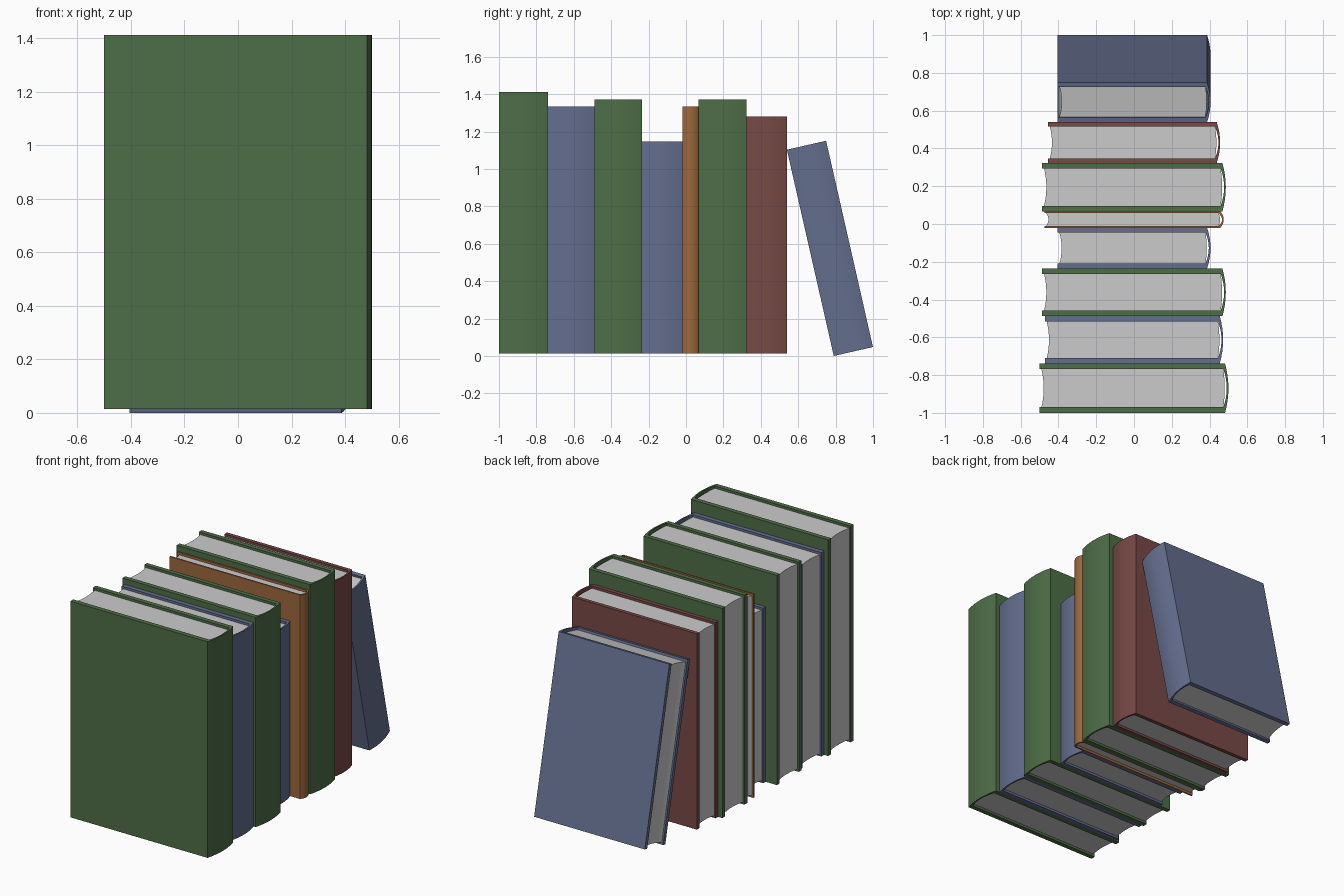
import bpy, bmesh
from math import radians, sin, pi

if "Cube" in bpy.data.objects:
    bpy.data.objects.remove(bpy.data.objects["Cube"])

BULGE, SEGS = 0.018, 8


def material(name, rgb):
    m = bpy.data.materials.new(name)
    m.diffuse_color = (*rgb, 1)
    m.use_nodes = True
    m.node_tree.nodes["Principled BSDF"].inputs["Base Color"].default_value = m.diffuse_color
    return m


MATS = {
    "green": material("green_cloth", (0.076, 0.156, 0.063)),
    "blue": material("blue_cloth", (0.127, 0.156, 0.27)),
    "brown": material("brown_cloth", (0.34, 0.138, 0.048)),
    "red": material("red_cloth", (0.184, 0.067, 0.061)),
}


def arc(x, y0, y1, bulge):
    """Shallow curve running from y0 to y1, bowing towards +x."""
    pts = []
    for i in range(SEGS + 1):
        u = 2 * i / SEGS - 1
        pts.append((x + bulge * (1 - u * u), y0 + (y1 - y0) * (u + 1) / 2))
    return pts


def extrude_profile(name, pts, z0, z1, loc, tilt, mat=None):
    bm = bmesh.new()
    face = bm.faces.new([bm.verts.new((x, y, z0)) for x, y in pts])
    top = bmesh.ops.extrude_face_region(bm, geom=[face])["geom"]
    bmesh.ops.translate(bm, vec=(0, 0, z1 - z0),
                        verts=[v for v in top if isinstance(v, bmesh.types.BMVert)])
    bmesh.ops.recalc_face_normals(bm, faces=bm.faces)
    me = bpy.data.meshes.new(name)
    bm.to_mesh(me)
    bm.free()
    ob = bpy.data.objects.new(name, me)
    bpy.context.collection.objects.link(ob)
    ob.location = loc
    ob.rotation_euler.x = tilt
    if mat:
        me.materials.append(mat)
    bpy.context.view_layer.objects.active = ob
    ob.select_set(True)
    bpy.ops.object.shade_smooth_by_angle(angle=radians(30))
    ob.select_set(False)


def book(i, color, half, thick, height, y, z, tilt=0.0):
    board, back = thick * 0.115, half - BULGE
    loc = (0, y, z)
    # cover: two boards joined by a rounded spine
    cover = [(-half, 0)] + arc(back, 0, thick, BULGE)
    cover += [(-half, thick), (-half, thick - board)]
    cover += arc(back - 0.009, thick - board, board, BULGE)
    cover += [(-half, board)]
    extrude_profile(f"book_cover_{i}", cover, 0, height, loc, tilt, MATS[color])
    # page block: hollow fore edge, nearly flat back
    pages = arc(back - 0.009, board, thick - board, BULGE * 0.4)
    pages += arc(-half + 0.01, thick - board, board, 0.012)
    extrude_profile(f"book_pages_{i}", pages, 0.015, height - 0.015, loc, tilt)


# upright row: colour, half depth, start y, end y, top z
ROW = [
    ("green", 0.50, -1.0, -0.738, 1.412),
    ("blue", 0.472, -0.738, -0.488, 1.333),
    ("green", 0.486, -0.488, -0.235, 1.37),
    ("blue", 0.405, -0.235, -0.02, 1.146),
    ("brown", 0.475, -0.02, 0.067, 1.333),
    ("green", 0.486, 0.067, 0.323, 1.37),
    ("red", 0.456, 0.323, 0.54, 1.28),
]
for i, (color, half, y0, y1, top) in enumerate(ROW, 1):
    book(i, color, half, y1 - y0, top - 0.014, y0, 0.014)

# leaning book at the end
book(8, "blue", 0.405, 0.215, 1.131, 0.79, 0.0, radians(12.8))
